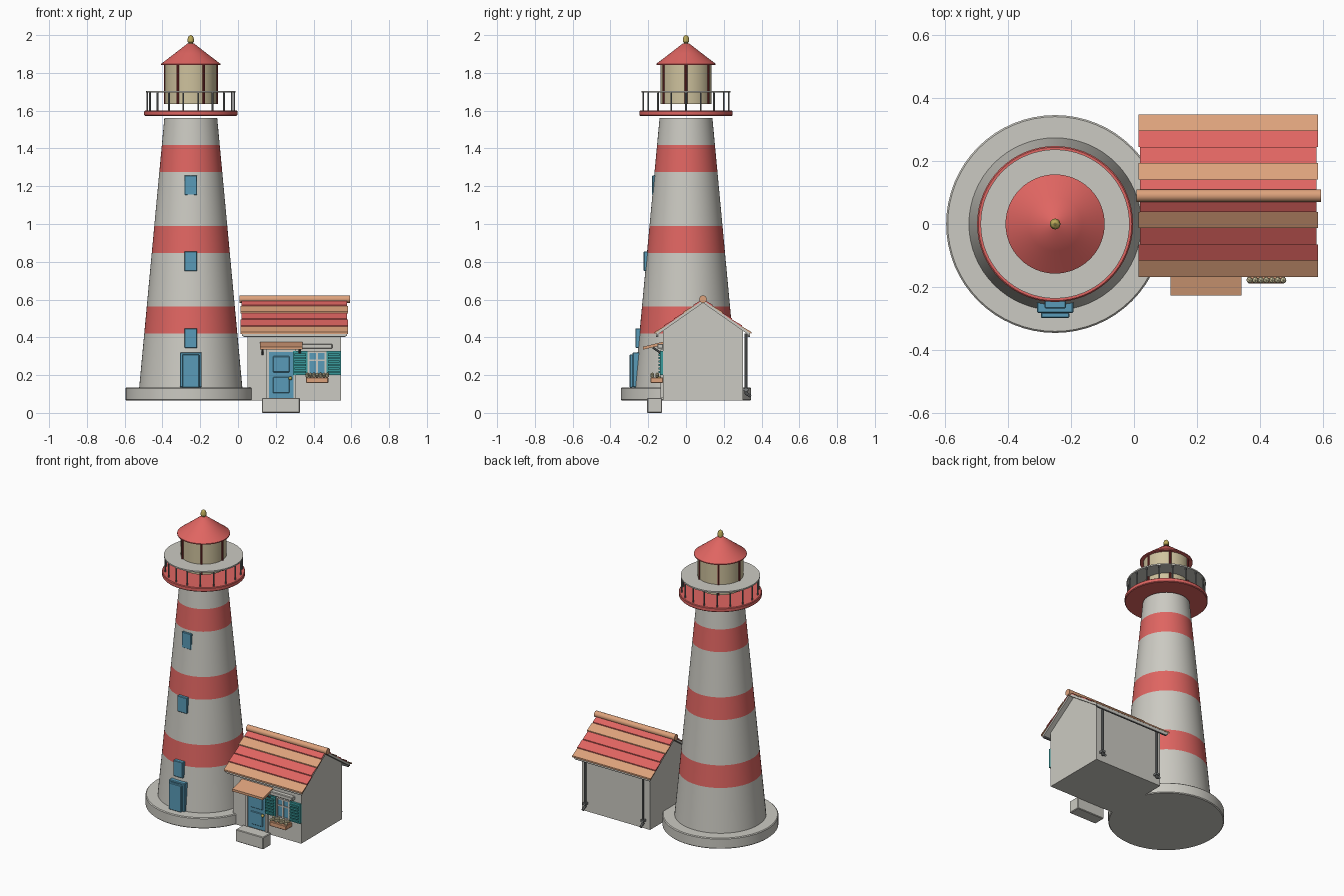
import bpy, bmesh, math
from mathutils import Vector, Matrix

if "Cube" in bpy.data.objects:
    bpy.data.objects.remove(bpy.data.objects["Cube"])


def mat(name, *rgb):
    m = bpy.data.materials.new(name)
    m.diffuse_color = (*rgb, 1)
    m.use_nodes = True
    m.node_tree.nodes["Principled BSDF"].inputs["Base Color"].default_value = m.diffuse_color
    return m


STONE = mat("stone grey", .60, .59, .54)
RED = mat("red", .74, .13, .12)
DARK = mat("dark red", .22, .03, .03)
BLUE = mat("blue", .10, .33, .48)
ORANGE = mat("terracotta", .72, .36, .20)
TEAL = mat("teal", .04, .32, .33)
CREAM = mat("cream glass", .62, .54, .34)
GOLD = mat("gold", .50, .40, .10)
METAL = mat("metal grey", .20, .21, .21)
PETAL = mat("pale petals", .75, .68, .42)

TX = -0.25  # tower axis


def finish(name, bm, m, smooth=False):
    bmesh.ops.recalc_face_normals(bm, faces=bm.faces)
    me = bpy.data.meshes.new(name)
    bm.to_mesh(me)
    bm.free()
    ob = bpy.data.objects.new(name, me)
    bpy.context.collection.objects.link(ob)
    me.materials.append(m)
    if smooth:
        bpy.ops.object.select_all(action='DESELECT')
        ob.select_set(True)
        bpy.context.view_layer.objects.active = ob
        bpy.ops.object.shade_smooth_by_angle(angle=math.radians(30))
    return ob


def box(name, m, x, y, z, bevel=0):
    bm = bmesh.new()
    size = Vector((x[1] - x[0], y[1] - y[0], z[1] - z[0]))
    mid = Vector((sum(x), sum(y), sum(z))) / 2
    bmesh.ops.create_cube(bm, matrix=Matrix.Translation(mid) @ Matrix.Diagonal((*size, 1)))
    if bevel:
        bmesh.ops.bevel(bm, geom=bm.edges[:], offset=bevel, segments=1, affect='EDGES')
    return finish(name, bm, m)


def lathe(name, m, profile, seg=64, x=TX, y=0):
    """Revolve (radius, z) points around a vertical axis."""
    bm = bmesh.new()
    rings = []
    for r, z in profile:
        rings.append([bm.verts.new((x + r * math.cos(math.tau * i / seg),
                                    y + r * math.sin(math.tau * i / seg), z)) for i in range(seg)])
    for a, b in zip(rings, rings[1:]):
        for i in range(seg):
            j = (i + 1) % seg
            bm.faces.new((a[i], a[j], b[j], b[i]))
    bm.faces.new(rings[0])
    bm.faces.new(rings[-1])
    return finish(name, bm, m, True)


def rod(name, m, a, b, r, seg=12):
    a, b = Vector(a), Vector(b)
    d = b - a
    bm = bmesh.new()
    bmesh.ops.create_cone(bm, cap_ends=True, segments=seg, radius1=r, radius2=r, depth=d.length,
                          matrix=Matrix.Translation((a + b) / 2) @ d.to_track_quat('Z', 'Y').to_matrix().to_4x4())
    return finish(name, bm, m, True)


def extrude_x(name, m, x0, x1, pts):
    """Extrude a (y, z) outline along x."""
    bm = bmesh.new()
    f = bm.faces.new([bm.verts.new((x0, y, z)) for y, z in pts])
    ext = bmesh.ops.extrude_face_region(bm, geom=[f])
    bmesh.ops.translate(bm, vec=(x1 - x0, 0, 0),
                        verts=[v for v in ext["geom"] if isinstance(v, bmesh.types.BMVert)])
    return finish(name, bm, m)


# ---- Tower: plinth and ten tapered sections, three of them red
lathe("tower_base", STONE, [(.34, .065), (.345, .07), (.345, .13), (.34, .135)])
Z0, H = .135, .1425


def tower_r(z):
    return .273 - (z - Z0) / 1.425 * .133


for i in range(10):
    a, b = Z0 + i * H, Z0 + (i + 1) * H
    lathe(f"tower_section_{i}", RED if i in (2, 5, 8) else STONE, [(tower_r(a), a), (tower_r(b), b)])

# Tower door and windows
box("tower_door", BLUE, (TX - .058, TX + .058), (-.282, -.2), (.135, .32), .004)
box("tower_door_panel", BLUE, (TX - .045, TX + .045), (-.298, -.28), (.135, .31), .003)
for k, (z, y) in enumerate(((.396, -.267), (.803, -.224), (1.206, -.179))):
    box(f"tower_window_{k}", BLUE, (TX - .034, TX + .034), (y, y + .06), (z - .052, z + .052), .003)

# ---- Gallery with posts
lathe("gallery_floor", RED, [(.243, 1.573), (.247, 1.577), (.247, 1.596), (.243, 1.6)])
lathe("gallery_top", STONE, [(.236, 1.695), (.236, 1.704)])
for i in range(18):
    t = math.tau * i / 18
    px, py = TX + .23 * math.cos(t), .23 * math.sin(t)
    rod(f"gallery_post_{i}", METAL, (px, py, 1.598), (px, py, 1.698), .0045, 8)

# ---- Lantern room, roof and finial
lathe("lantern_glass", CREAM, [(.136, 1.635), (.136, 1.85)])
for i in range(6):
    t = math.tau * i / 6
    px, py = TX + .136 * math.cos(t), .136 * math.sin(t)
    rod(f"lantern_bar_{i}", DARK, (px, py, 1.635), (px, py, 1.848), .007, 8)
lathe("lantern_roof", RED, [(.157, 1.842), (.157, 1.848), (.085, 1.903), (.018, 1.955), (.004, 1.957)])
lathe("finial", GOLD, [(.011, 1.95), (.011, 1.96), (.017, 1.964), (.017, 1.98), (.012, 1.993), (.003, 2.0)], 20)

# ---- House walls and gable
RY, RZ, SLOPE = .09, .598, .70  # ridge line and roof pitch
box("house_walls", STONE, (.05, .545), (-.122, .302), (.065, .42))
extrude_x("house_gable", STONE, .05, .545, [(-.122, .42), (.302, .42), (.302, .438), (RY, .583), (-.122, .438)])

# Roof boards with five rows of tiles on each side
for s, side in ((-1, "front"), (1, "back")):
    def pt(d, up):
        return (RY + s * d, RZ - SLOPE * d + up)
    extrude_x(f"roof_board_{side}", STONE, .022, .576, [pt(0, -.016), pt(.25, -.016), pt(.25, 0), pt(0, 0)])
    for i, m in enumerate((RED, ORANGE, RED, RED, ORANGE)):
        d0, d1 = i * .0515, (i + 1) * .0515
        g = 0 if m is ORANGE or i == 3 else .005
        extrude_x(f"roof_tiles_{side}_{i}", m, .014 + g, .583 - g,
                  [pt(d0, 0), pt(d1, 0), pt(d1, .01), pt(d0, .004)])
    # Gutter under the eave
    y, z = pt(.243, -.02)
    rod(f"gutter_{side}", METAL, (.03, y, z), (.57, y, z), .007, 8)
rod("roof_ridge", ORANGE, (.008, RY, .602), (.592, RY, .602), .02, 20)

# Back downpipes
for k, x in enumerate((.09, .51)):
    rod(f"downpipe_{k}", METAL, (x, .318, .10), (x, .318, .42), .007, 8)
    rod(f"downpipe_elbow_{k}", METAL, (x, .315, .105), (x, .343, .088), .008, 8)
    box(f"downpipe_clip_{k}", METAL, (x - .011, x + .011), (.30, .33), (.115, .128))

# ---- House door, step and canopy
box("door_step", STONE, (.127, .328), (-.206, -.127), (0, .08), .004)
for k, x in enumerate((.15, .293)):
    box(f"door_jamb_{k}", STONE, (x, x + .014), (-.136, -.12), (.08, .335))
box("door_lintel", STONE, (.15, .307), (-.136, -.12), (.322, .336))
box("house_door", BLUE, (.164, .293), (-.129, -.12), (.08, .322))
for k, z in enumerate(((.105, .19), (.215, .30))):
    box(f"door_panel_{k}", BLUE, (.185, .272), (-.134, -.125), z, .003)
bm = bmesh.new()
bmesh.ops.create_uvsphere(bm, u_segments=12, v_segments=8, radius=.01, matrix=Matrix.Translation((.277, -.14, .183)))
finish("door_knob", bm, GOLD, True)
extrude_x("door_canopy", ORANGE, .116, .341, [(-.227, .335), (-.12, .36), (-.12, .377), (-.227, .35)])
for k, x in enumerate((.13, .327)):
    rod(f"canopy_bracket_{k}", METAL, (x, -.123, .31), (x, -.175, .346), .006, 8)

# ---- House window with shutters and flower box
WX = .418
box("window_glass", BLUE, (.368, .468), (-.127, -.12), (.205, .325))
for k, x in enumerate((.368, WX - .005, .458)):
    box(f"window_mullion_{k}", STONE, (x, x + .01), (-.133, -.12), (.2, .325))
for k, z in enumerate((.2, .275, .317)):
    box(f"window_rail_{k}", STONE, (.368, .468), (-.132, -.12), (z, z + .008))
box("window_hood", STONE, (.335, .50), (-.152, -.12), (.34, .366), .004)
for s in (-1, 1):
    side = "left" if s < 0 else "right"
    c = WX + s * .089
    box(f"shutter_{side}", TEAL, (c - .038, c + .038), (-.137, -.12), (.2, .327))
    for i in range(6):
        z = .21 + i * .0185
        box(f"shutter_slat_{side}_{i}", TEAL, (c - .03, c + .03), (-.145, -.136), (z, z + .011))
box("flower_box", ORANGE, (.36, .478), (-.188, -.122), (.158, .188), .003)
bm = bmesh.new()
for i in range(7):
    for j in range(2):
        bmesh.ops.create_icosphere(bm, subdivisions=1, radius=.011, matrix=Matrix.Translation(
            (.366 + i * .0178, -.178 + j * .025, .196 + .007 * ((i + j) % 2))))
finish("flowers", bm, PETAL, True)
